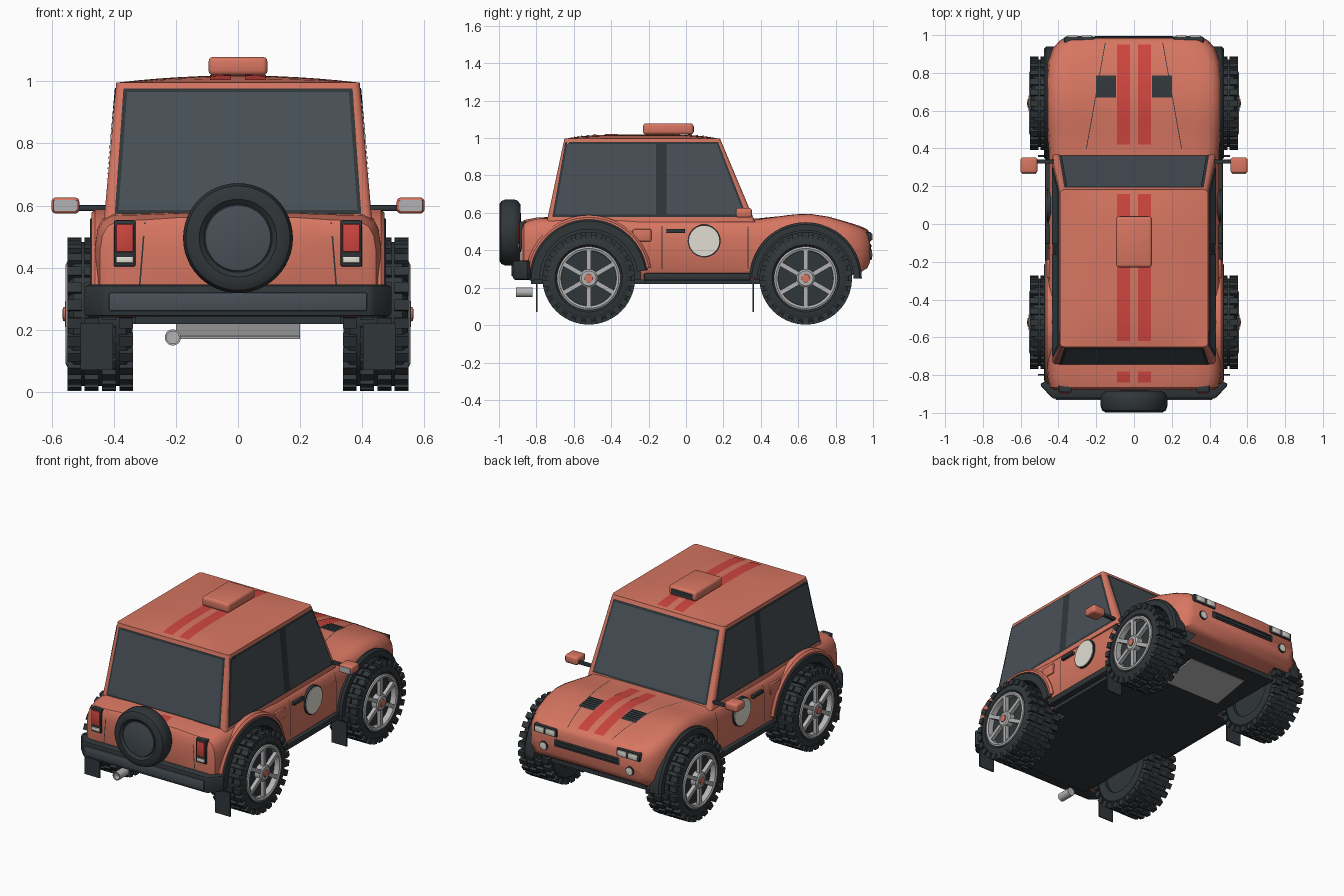
import bpy, bmesh
from math import pi, sin, cos, radians
from mathutils import Matrix, Vector
from mathutils.bvhtree import BVHTree

if "Cube" in bpy.data.objects:
    bpy.data.objects.remove(bpy.data.objects["Cube"])


def mat(name, r, g, b):
    m = bpy.data.materials.new(name)
    m.diffuse_color = (r, g, b, 1)
    m.use_nodes = True
    m.node_tree.nodes["Principled BSDF"].inputs["Base Color"].default_value = m.diffuse_color
    return m


PAINT = mat("orange_paint", .68, .18, .12)
RED = mat("red", .62, .06, .05)
DARK = mat("dark_trim", .03, .037, .042)
GLASS = mat("glass", .065, .08, .095)
METAL = mat("metal", .45, .45, .46)
LENS = mat("lens", .75, .73, .65)


def finish(name, bm, m):
    bmesh.ops.remove_doubles(bm, verts=bm.verts, dist=1e-5)
    bmesh.ops.recalc_face_normals(bm, faces=bm.faces)
    me = bpy.data.meshes.new(name)
    bm.to_mesh(me)
    bm.free()
    o = bpy.data.objects.new(name, me)
    me.materials.append(m)
    bpy.context.collection.objects.link(o)
    return o


def box(name, c, s, m, bev=0, rx=0, seg=2):
    bm = bmesh.new()
    bmesh.ops.create_cube(bm, size=1, matrix=Matrix.Diagonal((*s, 1)))
    if bev:
        bmesh.ops.bevel(bm, geom=bm.edges[:], offset=bev, segments=seg, affect='EDGES', profile=.5)
    bm.transform(Matrix.Translation(c) @ Matrix.Rotation(rx, 4, 'X'))
    return finish(name, bm, m)


def skin(bm, rings, closed=False):
    """Bridge a list of vertex rings with quads."""
    n = len(rings[0])
    for a, b in zip(rings, rings[1:] + rings[:1] if closed else rings[1:]):
        for i in range(n):
            bm.faces.new((a[i], a[(i + 1) % n], b[(i + 1) % n], b[i]))


def lathe(name, prof, axis, c, m, seg=40, closed=False):
    bm = bmesh.new()
    rings = []
    for a, r in prof:
        ring = []
        for i in range(seg):
            u, w = r * cos(2 * pi * i / seg), r * sin(2 * pi * i / seg)
            ring.append(bm.verts.new(Vector(c) + Vector((a, u, w) if axis == 'X' else (u, a, w))))
        rings.append(ring)
    skin(bm, rings, closed)
    return finish(name, bm, m)


def arch(name, s, cy, r0, r1, x0, x1, a0, a1, m, n=28):
    bm = bmesh.new()
    rings = []
    for i in range(n + 1):
        t = radians(a0 + (a1 - a0) * i / n)
        rings.append([bm.verts.new((s * x, cy + r * cos(t), .25 + r * sin(t)))
                      for x, r in ((x0, r0), (x1, r0), (x1, r1 - .012), (x1 - .012, r1), (x0, r1))])
    skin(bm, rings)
    bm.faces.new(rings[0])
    bm.faces.new(rings[-1])
    return finish(name, bm, m)


def drape(name, quad, axis, sign, bvh, m, off=.004, n=8):
    """Lay a four-cornered patch on a surface, projected along an axis."""
    bm = bmesh.new()
    d = Vector([sign if i == axis else 0 for i in range(3)])
    q = [Vector(p) for p in quad]
    grid = []
    for i in range(n + 1):
        row = []
        for j in range(n + 1):
            u, v = i / n, j / n
            p2 = list((q[0] * (1 - u) + q[1] * u) * (1 - v) + (q[3] * (1 - u) + q[2] * u) * v)
            p2.insert(axis, sign * 3)
            hit = bvh.ray_cast(Vector(p2), -d)[0] or bvh.find_nearest(Vector(p2))[0]
            row.append(bm.verts.new(hit + d * off))
        grid.append(row)
    for i in range(n):
        for j in range(n):
            bm.faces.new((grid[i][j], grid[i + 1][j], grid[i + 1][j + 1], grid[i][j + 1]))
    return finish(name, bm, m)


def rect(a0, a1, b0, b1):
    return [(a0, b0), (a1, b0), (a1, b1), (a0, b1)]


# Lower body: sections (y, bottom, shoulder, centre, half width) lofted along y
stations = [(-.88, .28, .53, .54, .42), (-.865, .25, .553, .562, .445), (-.8, .24, .57, .575, .46),
            (-.52, .24, .585, .58, .463), (-.2, .24, .57, .575, .455), (.3, .24, .568, .572, .45),
            (.38, .24, .566, .57, .45), (.5, .24, .582, .58, .46), (.58, .24, .592, .588, .465),
            (.66, .24, .595, .588, .467), (.76, .24, .58, .575, .465), (.86, .26, .55, .552, .455),
            (.93, .28, .525, .53, .43), (.97, .305, .505, .512, .395), (.985, .34, .485, .49, .37)]
bm = bmesh.new()
rings = []
for y, zb, zs, zc, w in stations:
    half = [(0, zb), (w * .93, zb), (w, zb + .05), (w, zs - .1), (w - .008, zs - .05),
            (w - .025, zs - .02), (w - .06, zs - .002), (w * .7, zs), (w * .4, zc), (0, zc)]
    rings.append([bm.verts.new((x, y, z)) for x, z in half + [(-x, z) for x, z in half[-2:0:-1]]])
skin(bm, rings)
bm.faces.new(rings[0])
bm.faces.new(rings[-1])
bmesh.ops.recalc_face_normals(bm, faces=bm.faces)
body_bvh = BVHTree.FromBMesh(bm)
body = finish("lower_body", bm, PAINT)

# Wheel wells
AXLES = {"front": .64, "rear": -.52}
for s in (1, -1):
    for k, cy in AXLES.items():
        cut = lathe("well_cutter", [(.3, 0), (.3, .278), (.7, .278), (.7, 0)], 'X', (0, cy, .25), DARK, 48)
        cut.scale.x = s
        cut.hide_render = True
        bpy.context.view_layer.objects.active = body
        mod = body.modifiers.new("well", 'BOOLEAN')
        mod.operation, mod.object, mod.solver = 'DIFFERENCE', cut, 'EXACT'
        mod.material_mode = 'TRANSFER'
        bpy.ops.object.modifier_apply(modifier="well")
        bpy.data.objects.remove(cut)

# Cabin with crowned roof
bm = bmesh.new()
lo, hi = [[bm.verts.new((x, y, z)) for x, y in ((-w, y0), (w, y0), (w, y1), (-w, y1))]
          for z, w, y0, y1 in ((.55, .432, -.745, .37), (.997, .392, -.65, .182))]
skin(bm, [lo, hi])
bm.faces.new(lo)
bm.faces.new(hi)
bmesh.ops.bevel(bm, geom=[e for e in bm.edges if e.verts[0].co.z != e.verts[1].co.z],
                offset=.02, segments=3, affect='EDGES', profile=.5)
for v in bmesh.ops.create_grid(bm, x_segments=12, y_segments=12, size=1)['verts']:
    u, w = v.co.x, v.co.y
    v.co = (u * .382, -.234 + w * .41, .997 + .022 * (1 - u * u) * (1 - w ** 4))
cabin_bvh = BVHTree.FromBMesh(bm)
finish("cabin", bm, PAINT)

# Windscreen and rear window
for nm, sg in (("rear_window", -1), ("windscreen", 1)):
    for part, e, m, off in (("frame", .012, DARK, .003), ("glass", 0, GLASS, .007)):
        drape(f"{nm}_{part}", [(-.385 - e, .585 - e), (.385 + e, .585 - e), (.357 + e, .965 + e),
                               (-.357 - e, .965 + e)], 1, sg, cabin_bvh, m, off, 2)

# Roof scoop
box("roof_scoop", (0, -.095, 1.049), (.19, .27, .06), PAINT, .016, 0, 3)
box("scoop_opening", (0, .037, 1.048), (.15, .01, .03), DARK)

for s in (1, -1):
    # Side windows
    drape("side_frame", [(-.715, .578), (.327, .578), (.172, .978), (-.645, .978)], 0, s, cabin_bvh, DARK, .003)
    drape("rear_side_glass", [(-.7, .59), (-.16, .59), (-.16, .967), (-.635, .967)], 0, s, cabin_bvh, GLASS, .007, 2)
    drape("door_glass", [(-.105, .59), (.31, .59), (.165, .967), (-.105, .967)], 0, s, cabin_bvh, GLASS, .007, 2)
    # Stripes, bonnet vents and panel gaps
    a, b = s * .022, s * .09
    drape("bonnet_stripe", rect(a, b, .42, .95), 2, 1, body_bvh, RED, .003, 20)
    drape("roof_stripe", rect(a, b, -.62, .16), 2, 1, cabin_bvh, RED, .003, 12)
    drape("tail_stripe", rect(a, b, -.84, -.78), 2, 1, body_bvh, RED, .003, 4)
    drape("bonnet_vent", rect(s * .095, s * .2, .67, .785), 2, 1, body_bvh, DARK, .003)
    for i in range(6):
        y = .68 + i * .019
        drape("vent_slat", rect(s * .1, s * .195, y, y + .006), 2, 1, body_bvh, DARK, .008, 3)
    drape("bonnet_gap", [(s * .25, .4), (s * .254, .4), (s * .154, .96), (s * .15, .96)], 2, 1, body_bvh, DARK, .002, 16)
    drape("tailgate_gap", [(s * .315, .33), (s * .32, .33), (s * .303, .545), (s * .298, .545)], 1, -1, body_bvh, DARK, .002, 4)
    for y in (-.13, .33):
        drape("door_gap", rect(y, y + .005, .27, .56), 0, s, body_bvh, DARK, .002)
    # Door furniture
    lathe("door_disc_rim", [(.44, .088), (.46, .088), (.46, 0)], 'X', (0, .097, .45), DARK).scale.x = s
    lathe("door_disc", [(.44, .081), (.464, .081), (.464, 0)], 'X', (0, .097, .45), LENS).scale.x = s
    box("door_handle", (s * .458, -.055, .503), (.022, .1, .022), DARK, .005)
    box("fuel_flap", (s * .452, -.235, .48), (.02, .1, .065), PAINT, .006)
    box("side_sill", (s * .448, .06, .258), (.045, .57, .04), DARK, .01)
    # Mirrors
    box("mirror", (s * .556, .31, .6), (.09, .085, .052), PAINT, .014, 0, 3)
    box("mirror_glass", (s * .556, .268, .6), (.076, .006, .036), METAL)
    box("mirror_arm", (s * .475, .33, .592), (.11, .022, .02), DARK, .005)
    # Tail lights
    box("tail_housing", (s * .365, -.872, .478), (.07, .04, .15), DARK, .006)
    box("tail_lamp", (s * .365, -.888, .495), (.056, .02, .09), RED, .004)
    box("reverse_lamp", (s * .365, -.888, .425), (.056, .02, .02), LENS, .003)
    # Headlights and fog lamps
    box("headlight_housing", (s * .288, .972, .472), (.165, .04, .052), DARK, .01)
    for x in (.25, .325):
        box("headlight", (s * x, .988, .472), (.064, .02, .036), LENS, .007)
    lathe("fog_rim", [(.96, .028), (.991, .028), (.991, 0)], 'Y', (s * .3, 0, .375), DARK, 24)
    lathe("fog_lamp", [(.96, .022), (.994, .022), (.997, 0)], 'Y', (s * .3, 0, .375), LENS, 24)
    # Wheel arch flares
    arch("front_flare", s, .64, .256, .3, .4, .477, 0, 180, DARK)
    arch("rear_flare", s, -.52, .262, .318, .4, .477, 8, 182, DARK)
    arch("rear_arch_lip", s, -.52, .315, .338, .42, .472, 10, 170, PAINT)
    # Wheels
    for k, cy in AXLES.items():
        c = (0, cy, .25)
        tyre = [(.34, .15), (.34, .205), (.36, .232), (.53, .232), (.546, .21), (.548, .18), (.535, .165), (.5, .15)]
        parts = [lathe(k + "_tyre", tyre, 'X', c, DARK, 48, True),
                 lathe(k + "_wheel_disc", [(.36, 0), (.36, .16), (.515, .16), (.515, 0)], 'X', c, DARK),
                 lathe(k + "_rim", [(.5, .168), (.55, .17), (.555, .16), (.55, .148), (.5, .146)], 'X', c, METAL, 48, True),
                 lathe(k + "_hub", [(.51, .05), (.55, .05), (.558, .04), (.558, 0)], 'X', c, METAL),
                 lathe(k + "_hub_cap", [(.55, .024), (.564, .022), (.566, 0)], 'X', c, PAINT, 12)]
        bm = bmesh.new()
        for i in range(6):
            bmesh.ops.create_cube(bm, size=1, matrix=Matrix.Translation(c) @ Matrix.Rotation(i * pi / 3, 4, 'X')
                                  @ Matrix.Translation((.54, 0, .095)) @ Matrix.Diagonal((.024, .024, .12, 1)))
        parts.append(finish(k + "_spokes", bm, METAL))
        bm = bmesh.new()
        for i in range(26):
            for x, w, ph, r in ((.36, .045, 0, .23), (.527, .045, 0, .23), (.415, .045, .5, .236), (.472, .045, 0, .236)):
                bmesh.ops.create_cube(bm, size=1, matrix=Matrix.Translation(c)
                                      @ Matrix.Rotation((i + ph) * 2 * pi / 26, 4, 'X')
                                      @ Matrix.Translation((x, 0, r)) @ Matrix.Diagonal((w, .034, .494 - 2 * r, 1)))
        parts.append(finish(k + "_tread", bm, DARK))
        for o in parts:
            o.scale.x = s
    # Mud flaps
    for y in (.36, -.798):
        box("mud_flap", (s * .455, y, .145), (.105, .008, .15), DARK)

# Grille
box("grille", (0, .975, .412), (.46, .03, .05), DARK, .01)
for z in (.402, .422):
    box("grille_bar", (0, .99, z), (.42, .008, .006), DARK)

# Underside
box("floor", (0, .02, .232), (.66, 1.7, .026), DARK)
box("floor_middle", (0, .06, .232), (.86, .57, .026), DARK)
box("skid_plate", (0, .64, .197), (.4, .25, .01), METAL, 0, .18)

# Rear bumper, cap strip and exhaust
bm = bmesh.new()
outline = [(.5, -.85), (.43, -.925), (-.43, -.925), (-.5, -.85), (-.45, -.82), (.45, -.82)]
skin(bm, [[bm.verts.new((x, y, z)) for x, y in outline] for z in (.242, .345)])
for ring in (bm.verts[:6], bm.verts[6:]) if not bm.verts.ensure_lookup_table() else ():
    bm.faces.new(ring)
bmesh.ops.bevel(bm, geom=bm.edges[:], offset=.012, segments=2, affect='EDGES', profile=.5)
finish("rear_bumper", bm, DARK)
box("bumper_strip", (0, -.925, .29), (.83, .016, .06), GLASS, .005)
lathe("exhaust", [(-.82, 0), (-.82, .026), (-.91, .026), (-.91, .02), (-.87, .02), (-.87, 0)], 'Y', (-.21, 0, .175), METAL, 20)

# Spare wheel on the tailgate
lathe("spare_tyre", [(-.88, 0), (-.885, .15), (-.9, .17), (-.92, .177), (-.965, .177), (-.988, .168), (-.998, .15),
                     (-.998, .125), (-.985, .11), (-.985, 0)], 'Y', (0, 0, .495), DARK, 48)
lathe("spare_cover", [(-.98, .11), (-.988, .105), (-.994, .07), (-.998, 0)], 'Y', (0, 0, .495), GLASS, 40)

bpy.ops.object.select_all(action='SELECT')
bpy.context.view_layer.objects.active = body
bpy.ops.object.shade_smooth_by_angle(angle=radians(35))
